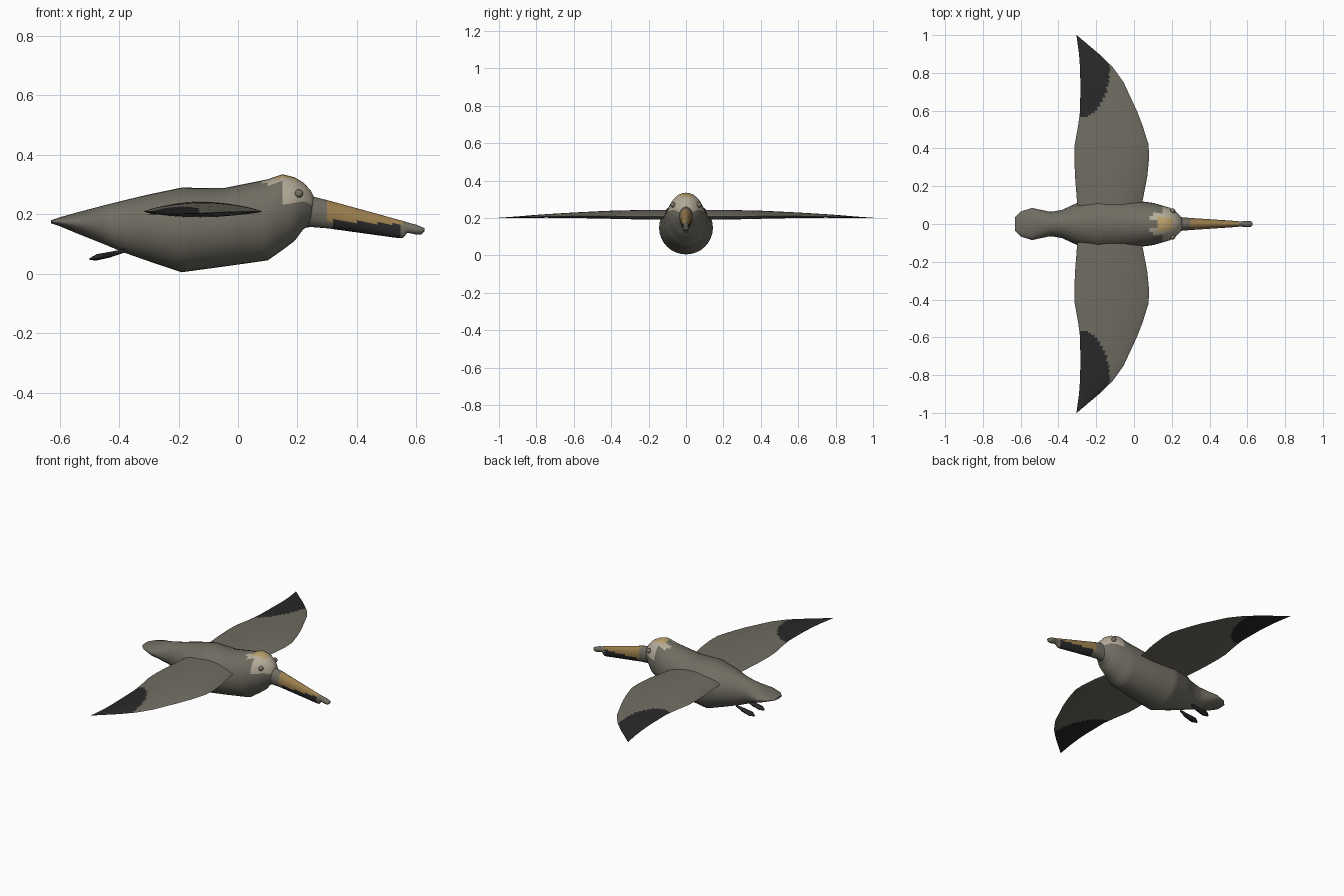
import bpy, bmesh, math

cube = bpy.data.objects.get("Cube")
if cube:
    bpy.data.objects.remove(cube, do_unlink=True)


def material(name, rgb):
    m = bpy.data.materials.new(name)
    m.use_nodes = True
    color = (*rgb, 1)
    m.diffuse_color = color
    m.node_tree.nodes["Principled BSDF"].inputs["Base Color"].default_value = color
    return m


GREY = material("grey plumage", (0.16, 0.15, 0.12))
BLACK = material("black", (0.022, 0.022, 0.022))
CREAM = material("cream face", (0.45, 0.40, 0.31))
YELLOW = material("yellow crown", (0.48, 0.35, 0.15))
OCHRE = material("ochre bill", (0.33, 0.21, 0.075))
EYE = material("eye brown", (0.20, 0.18, 0.14))


def lerp(table, t, col=1):
    """Read a column of a table at t, straight between rows."""
    for a, b in zip(table, table[1:]):
        if t <= b[0]:
            k = max(0, (t - a[0]) / (b[0] - a[0]))
            return a[col] + (b[col] - a[col]) * k
    return table[-1][col]


def samples(table, step):
    """Every table position, with even steps added between."""
    out = [table[0][0]]
    for a, b in zip(table, table[1:]):
        n = max(1, round((b[0] - a[0]) / step))
        out += [a[0] + (b[0] - a[0]) * (i + 1) / n for i in range(n)]
    return out


def loft(name, rings, mats, rule, angle=50):
    """Skin closed rings, cap the ends, colour faces by a rule."""
    bm = bmesh.new()
    rows = [[bm.verts.new(p) for p in ring] for ring in rings]
    n = len(rows[0])
    for a, b in zip(rows, rows[1:]):
        for i in range(n):
            j = (i + 1) % n
            bm.faces.new((a[i], a[j], b[j], b[i]))
    bm.faces.new(rows[0])
    bm.faces.new(rows[-1])
    bmesh.ops.remove_doubles(bm, verts=bm.verts, dist=0.0002)
    bmesh.ops.recalc_face_normals(bm, faces=bm.faces)
    for f in bm.faces:
        f.material_index = rule(f.calc_center_median())
    me = bpy.data.meshes.new(name)
    bm.to_mesh(me)
    bm.free()
    for m in mats:
        me.materials.append(m)
    ob = bpy.data.objects.new(name, me)
    bpy.context.collection.objects.link(ob)
    smooth(ob, angle)
    return ob


def smooth(ob, angle=50):
    bpy.ops.object.select_all(action="DESELECT")
    ob.select_set(True)
    bpy.context.view_layer.objects.active = ob
    bpy.ops.object.shade_smooth_by_angle(angle=math.radians(angle))


def oval_rings(table, step, sides):
    """Oval rings along x from rows of x, bottom, top, half width."""
    rings = []
    for x in samples(table, step):
        lo, hi, w = (lerp(table, x, c) for c in (1, 2, 3))
        rings.append([(x, w * math.sin(a), (lo + hi) / 2 + (hi - lo) / 2 * math.cos(a))
                      for a in (2 * math.pi * i / sides for i in range(sides))])
    return rings


# Body, tail and head in one skin: x, bottom, top, half width
body = [(-0.63, 0.17, 0.18, 0.035), (-0.60, 0.16, 0.19, 0.066),
        (-0.54, 0.135, 0.207, 0.085), (-0.44, 0.095, 0.233, 0.064),
        (-0.38, 0.07, 0.248, 0.075), (-0.30, 0.042, 0.267, 0.112),
        (-0.19, 0.005, 0.29, 0.144), (-0.05, 0.024, 0.288, 0.132),
        (0.10, 0.045, 0.318, 0.112), (0.15, 0.08, 0.335, 0.098),
        (0.19, 0.11, 0.325, 0.086), (0.22, 0.15, 0.307, 0.066),
        (0.245, 0.165, 0.28, 0.042), (0.255, 0.18, 0.26, 0.025)]


def head_rule(c):
    if c.x > 0.12 and c.x < 0.2 and abs(c.y) < 0.032 and c.z > 0.28:
        return 2
    if c.x > 0.08 and c.z > 0.303 and abs(c.y) > 0.02:
        return 1
    return 1 if c.x > 0.14 and c.z > 0.235 else 0


loft("body", oval_rings(body, 0.02, 32), [GREY, CREAM, YELLOW], head_rule)

# Long bill with a dark pouch below
bill = [(0.20, 0.155, 0.265, 0.045), (0.25, 0.157, 0.26, 0.036),
        (0.30, 0.153, 0.248, 0.032), (0.54, 0.12, 0.182, 0.016),
        (0.555, 0.12, 0.178, 0.014), (0.57, 0.138, 0.173, 0.014),
        (0.60, 0.132, 0.165, 0.017), (0.617, 0.132, 0.158, 0.016),
        (0.627, 0.142, 0.154, 0.008)]


def bill_rule(c):
    split = 0.18 - 0.06 * (c.x - 0.3)
    if c.z < split:
        return 2 if 0.32 < c.x < 0.545 else 0
    return 1 if 0.30 + 3 * (c.z - 0.21) ** 2 < c.x < 0.56 else 0


loft("bill", oval_rings(bill, 0.01, 24), [GREY, OCHRE, BLACK], bill_rule)

# Wings: y, trailing x, leading x, top z, bottom z
wing = [(0.04, -0.295, 0.03, 0.243, 0.19), (0.12, -0.302, 0.045, 0.243, 0.19),
        (0.25, -0.312, 0.07, 0.242, 0.192), (0.35, -0.316, 0.08, 0.24, 0.194),
        (0.42, -0.314, 0.077, 0.238, 0.196), (0.52, -0.296, 0.046, 0.233, 0.198),
        (0.60, -0.285, 0.015, 0.229, 0.2), (0.75, -0.284, -0.055, 0.22, 0.201),
        (0.83, -0.286, -0.112, 0.214, 0.2), (0.90, -0.291, -0.185, 0.208, 0.199),
        (1.0, -0.305, -0.303, 0.201, 0.199)]
CHORD = 24


def wing_ring(y):
    te, le, top, bot = (lerp(wing, y, c) for c in (1, 2, 3, 4))
    mid = bot + (top - bot) * 0.32
    ring = []
    for i in range(2 * CHORD):
        a = math.pi * i / CHORD
        s = (1 - math.cos(a)) / 2
        bulge = math.sin(math.pi * s) ** 0.7 if 0 < s < 1 else 0
        z = mid + ((top - mid) if i < CHORD else (bot - mid)) * bulge
        ring.append((te + (le - te) * s, y, z))
    return ring


def wing_rule(c):
    dark = ((c.x + 0.3) / 0.17) ** 2 + ((c.y - 0.8) / 0.24) ** 2 < 1
    return 1 if dark or (c.y > 0.8 and c.x < -0.13) else 0


def mirror_y(ob):
    mod = ob.modifiers.new("mirror", "MIRROR")
    mod.use_axis = (False, True, False)


wings = loft("wings", [wing_ring(y) for y in samples(wing, 0.012)],
             [GREY, BLACK], wing_rule)
mirror_y(wings)

# Feet tucked beneath the tail: x, bottom, top, half width
foot = [(-0.50, 0.046, 0.052, 0.006), (-0.475, 0.045, 0.066, 0.022),
        (-0.43, 0.055, 0.074, 0.018), (-0.38, 0.072, 0.084, 0.006)]
rings = [[(x, y + 0.048, z) for x, y, z in ring] for ring in oval_rings(foot, 0.03, 10)]
mirror_y(loft("feet", rings, [BLACK], lambda c: 0))

# Eyes
for side, name in ((1, "left_eye"), (-1, "right_eye")):
    bpy.ops.mesh.primitive_uv_sphere_add(segments=16, ring_count=10, radius=0.014,
                                         location=(0.205, side * 0.069, 0.27))
    eye = bpy.context.object
    eye.name = name
    eye.data.materials.append(EYE)
    smooth(eye)
